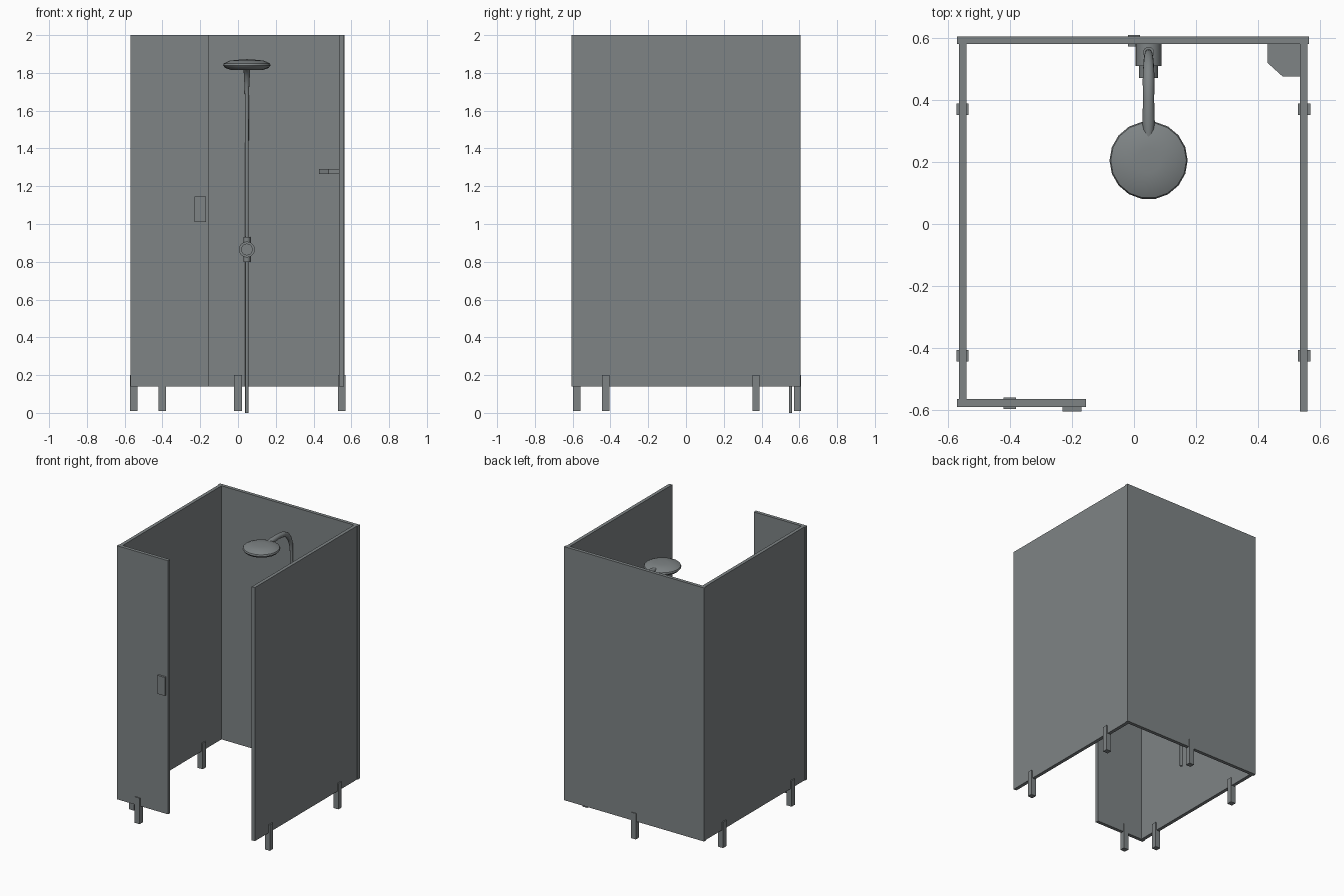
import bpy, bmesh, math

if "Cube" in bpy.data.objects:
    bpy.data.objects.remove(bpy.data.objects["Cube"])

mat = bpy.data.materials.new("slate grey")
mat.diffuse_color = (0.21, 0.23, 0.235, 1)
mat.use_nodes = True
mat.node_tree.nodes["Principled BSDF"].inputs["Base Color"].default_value = mat.diffuse_color


def make(name, bm, smooth=False):
    bmesh.ops.recalc_face_normals(bm, faces=bm.faces)
    me = bpy.data.meshes.new(name)
    bm.to_mesh(me)
    bm.free()
    me.materials.append(mat)
    ob = bpy.data.objects.new(name, me)
    bpy.context.collection.objects.link(ob)
    if smooth:
        bpy.context.view_layer.objects.active = ob
        ob.select_set(True)
        bpy.ops.object.shade_smooth_by_angle(angle=math.radians(35))
        ob.select_set(False)
    return ob


def prism(name, outline, z0, z1):
    """Extrude an xy outline between two heights."""
    bm = bmesh.new()
    f = bm.faces.new([bm.verts.new((x, y, z0)) for x, y in outline])
    r = bmesh.ops.extrude_face_region(bm, geom=[f])
    for v in r["geom"]:
        if isinstance(v, bmesh.types.BMVert):
            v.co.z = z1
    return make(name, bm)


def box(name, x0, x1, y0, y1, z0, z1):
    return prism(name, [(x0, y0), (x1, y0), (x1, y1), (x0, y1)], z0, z1)


def lathe(name, profile, n, loc, axis="z"):
    """Revolve (radius, height) pairs; closed by end caps."""
    bm = bmesh.new()
    rings = []
    for r, h in profile:
        ring = []
        for i in range(n):
            a = 2 * math.pi * i / n
            c, s = r * math.cos(a), r * math.sin(a)
            p = (c, s, h) if axis == "z" else (c, h, s)
            ring.append(bm.verts.new([p[k] + loc[k] for k in range(3)]))
        rings.append(ring)
    for a, b in zip(rings, rings[1:]):
        for i in range(n):
            j = (i + 1) % n
            bm.faces.new((a[i], a[j], b[j], b[i]))
    bm.faces.new(rings[0])
    bm.faces.new(rings[-1])
    return make(name, bm, True)


# Wall panels
box("back_panel", -0.57, 0.565, 0.58, 0.605, 0.14, 2)
box("left_panel", -0.565, -0.54, -0.575, 0.58, 0.14, 2)
box("right_panel", 0.535, 0.56, -0.605, 0.58, 0.14, 2)
box("front_panel", -0.57, -0.155, -0.59, -0.565, 0.14, 2)

# Door plate on the front panel
box("front_plate", -0.23, -0.17, -0.605, -0.59, 1.01, 1.145)

# Feet clamped around the panel bottoms
feet = [(0, 0.591), (-0.4, -0.578)]
feet += [(x, y) for x in (-0.553, 0.549) for y in (0.37, -0.425)]
for i, (x, y) in enumerate(feet):
    box(f"foot_{i + 1}", x - 0.02, x + 0.02, y - 0.019, y + 0.019, 0.01, 0.2)

# Corner shelf with a clipped corner
prism("corner_shelf", [(0.43, 0.58), (0.43, 0.52), (0.48, 0.475),
                       (0.535, 0.475), (0.535, 0.58)], 1.265, 1.29)

# Valve: stepped knob facing forward, with pipe collars above and below
PX, PY = 0.047, 0.553
lathe("valve", [(0.042, 0.58), (0.042, 0.51), (0.031, 0.51), (0.031, 0.47)],
      20, (PX, 0, 0.865), "y")
for name, z in (("lower_collar", 0.8), ("upper_collar", 0.9)):
    lathe(name, [(0.018, 0), (0.018, 0.03)], 14, (PX, PY, z))

# Pipe with a curved, swelling neck: (y, z, radius)
path = [(PY, 0, 0.009), (PY, 0.85, 0.009), (PY, 1.5, 0.01), (PY, 1.68, 0.011),
        (0.548, 1.74, 0.013), (0.53, 1.79, 0.016), (0.5, 1.828, 0.018),
        (0.46, 1.848, 0.019), (0.4, 1.855, 0.018), (0.33, 1.853, 0.02),
        (0.28, 1.85, 0.016), (0.225, 1.848, 0.008)]
bm = bmesh.new()
N, rings = 12, []
for k, (y, z, r) in enumerate(path):
    a, b = path[max(k - 1, 0)], path[min(k + 1, len(path) - 1)]
    dy, dz = b[0] - a[0], b[1] - a[1]
    d = math.hypot(dy, dz)
    ring = []
    for i in range(N):
        t = 2 * math.pi * i / N
        c, s = r * math.cos(t), r * math.sin(t)
        ring.append(bm.verts.new((PX + c, y + s * dz / d, z - s * dy / d)))
    rings.append(ring)
for a, b in zip(rings, rings[1:]):
    for i in range(N):
        j = (i + 1) % N
        bm.faces.new((a[i], a[j], b[j], b[i]))
bm.faces.new(rings[0])
bm.faces.new(rings[-1])
make("pipe_and_neck", bm, True)

# Rain head: lens-shaped disc
lathe("shower_head", [(0.085, 1.816), (0.115, 1.826), (0.126, 1.84), (0.122, 1.85),
                      (0.09, 1.865), (0.04, 1.87)], 18, (PX, 0.205, 0))
